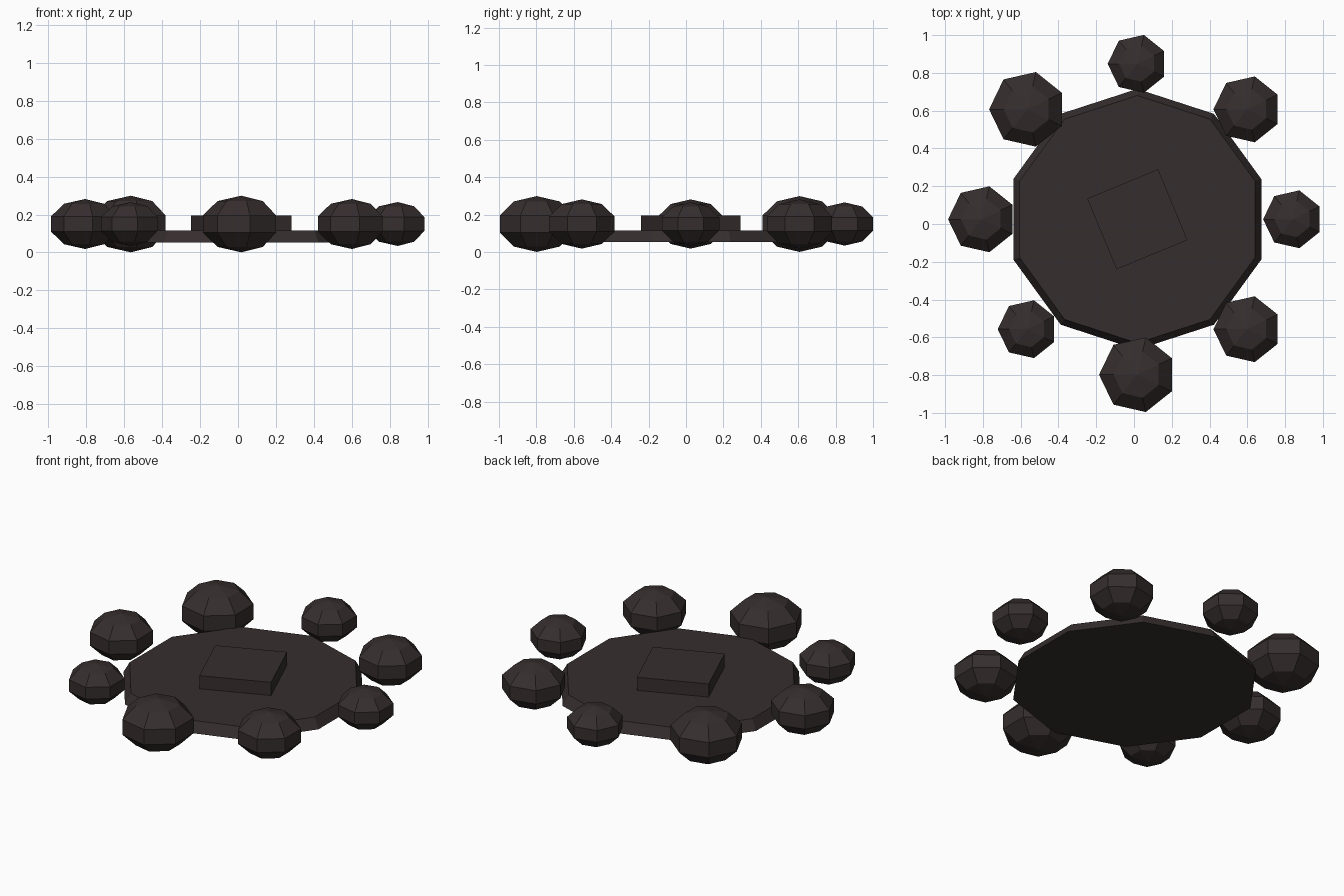
import bpy, bmesh
from math import sin, cos, pi, radians

cube = bpy.data.objects.get("Cube")
if cube:
    bpy.data.objects.remove(cube)

stone = bpy.data.materials.new("charred stone")
stone.use_nodes = True
colour = (0.037, 0.027, 0.027, 1)
stone.diffuse_color = colour
bsdf = next(n for n in stone.node_tree.nodes if n.type == 'BSDF_PRINCIPLED')
bsdf.inputs["Base Color"].default_value = colour
bsdf.inputs["Roughness"].default_value = 0.9

CX, CY = 0.0175, 0.025


def lathe(name, profile, sides, start, location):
    """Flat-faced solid from (radius, z) rings, bottom to top."""
    bm = bmesh.new()
    rings = []
    for r, z in profile:
        if r == 0:
            rings.append([bm.verts.new((0, 0, z))] * sides)
        else:
            angles = [start + 2 * pi * i / sides for i in range(sides)]
            rings.append([bm.verts.new((r * cos(a), r * sin(a), z)) for a in angles])
    for low, high in zip(rings, rings[1:]):
        for i in range(sides):
            j = (i + 1) % sides
            corners = dict.fromkeys((low[i], low[j], high[j], high[i]))
            bm.faces.new(list(corners))
    # Cap open ends
    if profile[0][0]:
        bm.faces.new(rings[0][::-1])
    if profile[-1][0]:
        bm.faces.new(rings[-1])
    bmesh.ops.recalc_face_normals(bm, faces=bm.faces)
    mesh = bpy.data.meshes.new(name)
    bm.to_mesh(mesh)
    bm.free()
    mesh.materials.append(stone)
    obj = bpy.data.objects.new(name, mesh)
    obj.location = location
    bpy.context.collection.objects.link(obj)
    return obj


# Ten-sided base slab, slightly narrower on top
lathe("base_slab", [(0.69, 0.053), (0.655, 0.115)], 10, pi / 2, (CX, CY, 0))

# Turned square block in the middle
lathe("centre_block", [(0.287, 0.08), (0.287, 0.195)], 4, radians(67.5), (CX, CY, 0))

# Ring of flattened boulders in three sizes
small, medium, large = 0.165, 0.188, 0.213
sizes = [small, medium, small, large, medium, small, large, medium]
for k, size in enumerate(sizes):
    a = k * pi / 4
    lats = [-pi / 2 + pi * i / 5 for i in range(1, 5)]
    rings = [(size * cos(t), 0.7 * size * sin(t)) for t in lats]
    profile = [(0, -0.7 * size)] + rings + [(0, 0.7 * size)]
    lathe(f"boulder_{k + 1}", profile, 7, pi,
          (CX + 0.823 * cos(a), CY + 0.823 * sin(a), 0.15))
